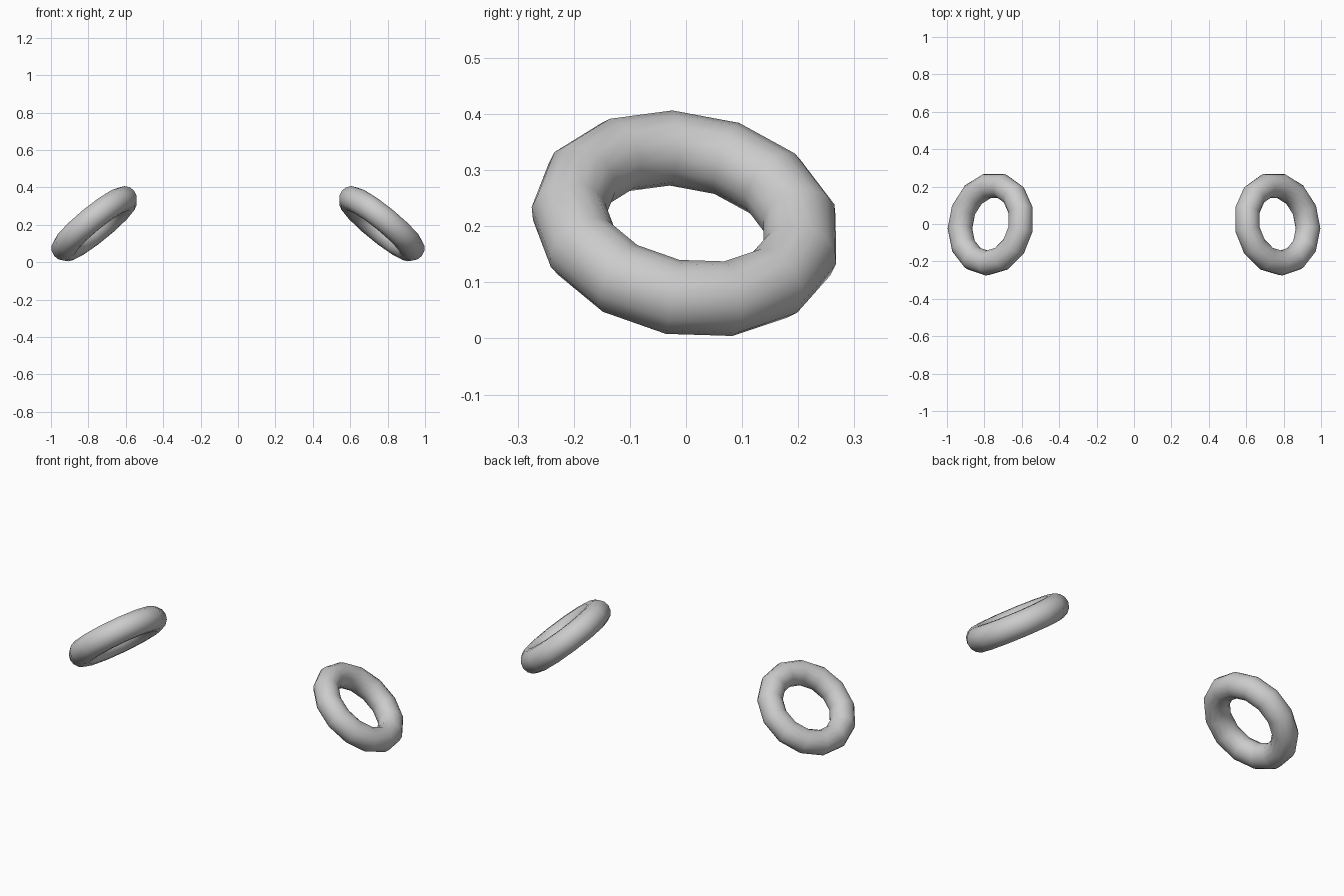
import bpy
from math import pi, radians
from mathutils import Vector, Matrix

if "Cube" in bpy.data.objects:
    bpy.data.objects.remove(bpy.data.objects["Cube"])

SEGMENTS = 13
MAJOR, MINOR = 0.211, 0.067


def ring(name, side):
    # low-poly tube ring, smooth shaded
    bpy.ops.mesh.primitive_torus_add(major_segments=SEGMENTS, minor_segments=14,
                                     major_radius=MAJOR, minor_radius=MINOR)
    ob = bpy.context.object
    ob.name = name
    # tilt: ring axis leans outward and slightly back, first segment near the top
    n = Vector((0.625, 0.145, 0.765)).normalized()
    u = (Vector((0, 0, 1)) - n * n.z).normalized()
    v = n.cross(u)
    tilt = Matrix((u, v, n)).transposed().to_4x4()
    spin = Matrix.Rotation(-0.1 * 2 * pi / SEGMENTS, 4, 'Z')
    ob.data.transform(Matrix.Translation((0.766, 0, 0.204)) @ tilt @ spin)
    # the left ring mirrors the right one
    if side < 0:
        ob.data.transform(Matrix.Scale(-1, 4, (1, 0, 0)))
        ob.data.flip_normals()
    ob.data.shade_smooth()
    return ob


ring("right_ring", 1)
ring("left_ring", -1)
